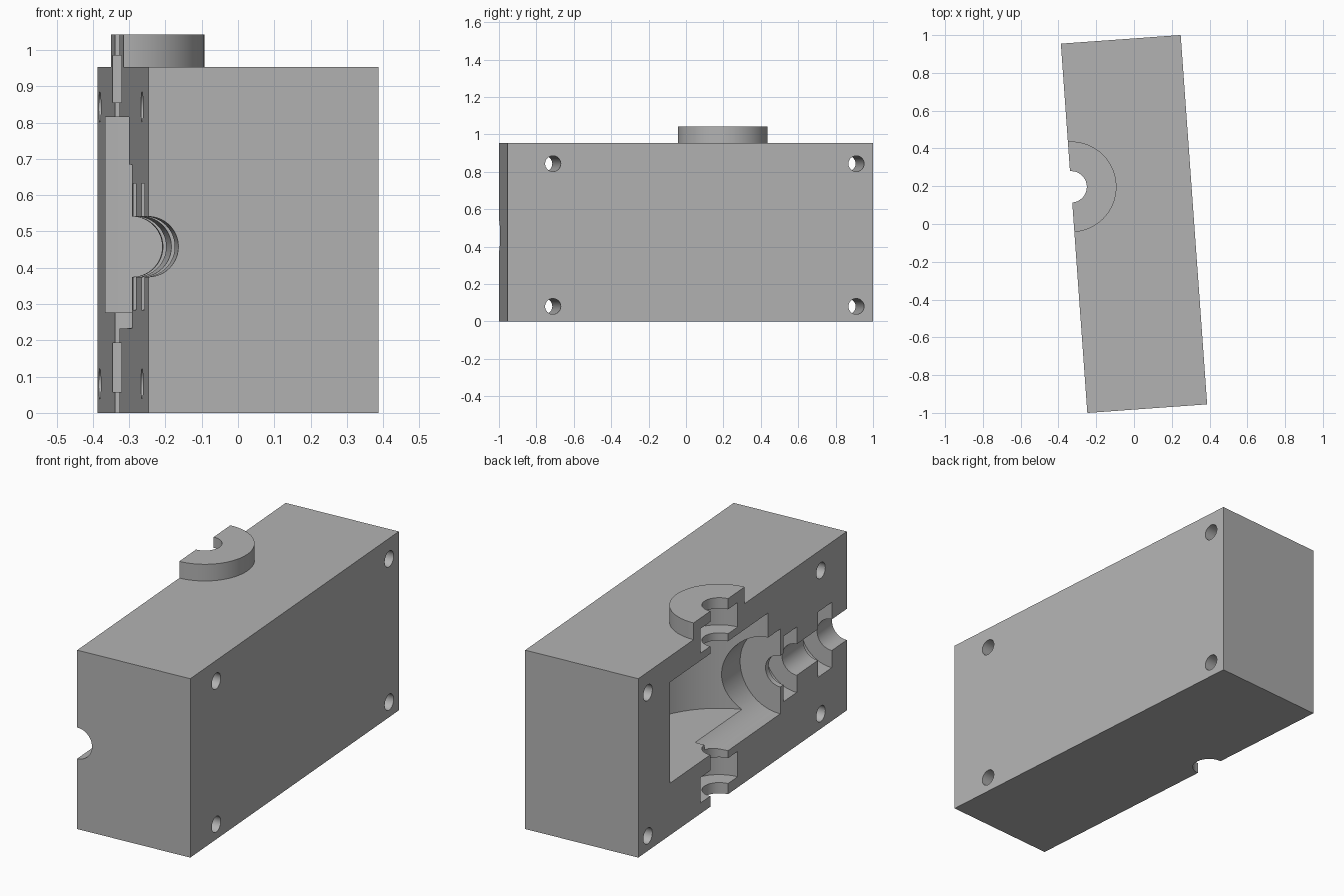
import bpy
import math
from mathutils import Matrix

cube = bpy.data.objects.get("Cube")
if cube:
    bpy.data.objects.remove(cube, do_unlink=True)

HALF_W, HALF_L, HEIGHT = 0.318, 0.98, 0.953
FACE = -HALF_W            # split plane of the housing
WHEEL_Y, SHAFT_Z = 0.22, 0.458
BORE, BEARING = 0.083, 0.174

grey = bpy.data.materials.new("housing grey")
grey.use_nodes = True
colour = (0.45, 0.45, 0.45, 1)
grey.diffuse_color = colour
grey.node_tree.nodes["Principled BSDF"].inputs["Base Color"].default_value = colour


def box(name, x0, x1, y0, y1, z0, z1):
    bpy.ops.mesh.primitive_cube_add(size=1)
    ob = bpy.context.object
    ob.name = name
    ob.data.transform(Matrix.Translation(((x0 + x1) / 2, (y0 + y1) / 2, (z0 + z1) / 2))
                      @ Matrix.Diagonal((x1 - x0, y1 - y0, z1 - z0, 1)))
    return ob


def cylinder(name, axis, r, a, b, centre, sides=96):
    """Cylinder along an axis from a to b; centre holds the other two coordinates."""
    bpy.ops.mesh.primitive_cylinder_add(vertices=sides, radius=r, depth=b - a)
    ob = bpy.context.object
    ob.name = name
    turn = {"X": Matrix.Rotation(math.pi / 2, 4, "Y"),
            "Y": Matrix.Rotation(math.pi / 2, 4, "X"), "Z": Matrix()}[axis]
    place = list(centre)
    place.insert("XYZ".index(axis), (a + b) / 2)
    ob.data.transform(Matrix.Translation(place) @ turn)
    return ob


def combine(target, tool, operation="DIFFERENCE"):
    mod = target.modifiers.new(tool.name, "BOOLEAN")
    mod.operation, mod.object, mod.solver = operation, tool, "EXACT"
    bpy.context.view_layer.objects.active = target
    bpy.ops.object.modifier_apply(modifier=mod.name)
    bpy.data.objects.remove(tool, do_unlink=True)


# Body, wider than needed until it is split, with the round boss on top
housing = box("gearbox_housing_half", -0.95, HALF_W, -HALF_L, HALF_L, 0, HEIGHT)
upright = (FACE, WHEEL_Y)
level = (FACE, SHAFT_Z)
combine(housing, cylinder("top_boss", "Z", 0.24, 0.9, 1.042, upright), "UNION")

# Gear chambers
combine(housing, cylinder("wheel_chamber", "Z", 0.46, 0.277, 0.815, upright))
combine(housing, cylinder("pinion_chamber", "Y", 0.226, -0.355, WHEEL_Y, level))

# Shaft bores
combine(housing, cylinder("upright_bore", "Z", BORE, -0.1, 1.2, upright))
combine(housing, cylinder("level_bore", "Y", BORE, -1.1, 0, level))

# Bearing seats
for a, b in ((0.057, 0.192), (0.855, 0.985)):
    combine(housing, cylinder("upright_seat", "Z", BEARING, a, b, upright))
for a, b in ((-0.51, -0.385), (-0.84, -0.71)):
    combine(housing, cylinder("level_seat", "Y", BEARING, a, b, level))

# Bolt holes
for y in (-0.736, 0.89):
    for z in (0.08, 0.843):
        combine(housing, cylinder("bolt_hole", "X", 0.042, -1.2, 1, (y, z), 48))

# Split the housing along the shaft plane
combine(housing, box("split", -2, FACE, -2, 2, -1, 2))

housing.data.transform(Matrix.Rotation(math.radians(4.1), 4, "Z"))
housing.data.materials.clear()
housing.data.materials.append(grey)
bpy.ops.object.select_all(action="DESELECT")
housing.select_set(True)
bpy.context.view_layer.objects.active = housing
bpy.ops.object.shade_smooth_by_angle(angle=math.radians(30))
